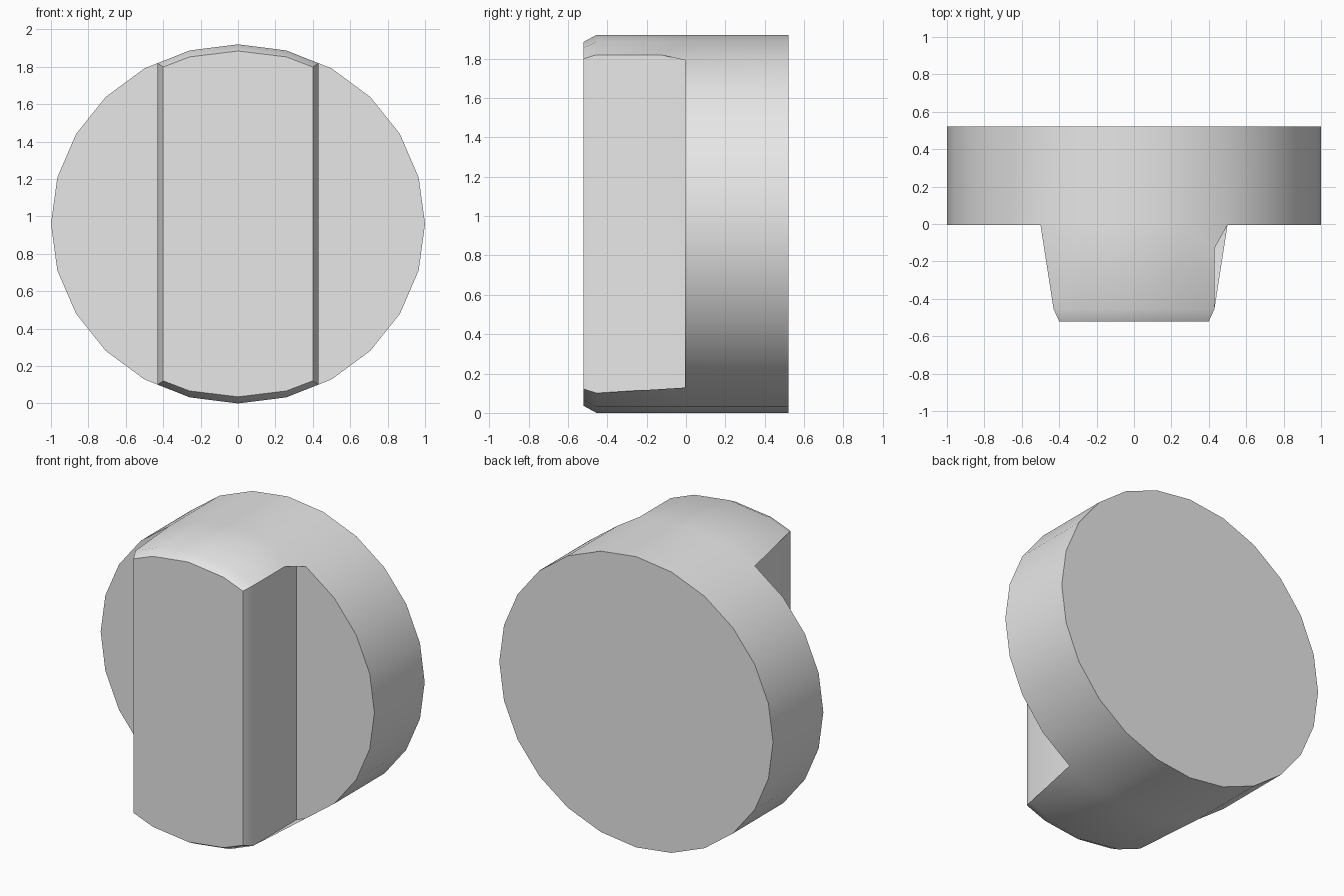
import bpy, bmesh, math

cube = bpy.data.objects.get("Cube")
if cube:
    bpy.data.objects.remove(cube, do_unlink=True)

SIDES, HEIGHT = 24, 0.96           # rim sides, half height
Y_FRONT, Y_BEVEL, Y_STEP, Y_BACK = -0.52, -0.455, -0.005, 0.52
GRIP, GRIP_FRONT = 0.43, 0.4       # grip half widths


def rim_point(k, scale=1.0):
    a = 2 * math.pi * k / SIDES
    return math.sin(a), HEIGHT * math.cos(a) * scale


def rim_height(x, scale=1.0):
    """Height of the faceted rim on its second facet."""
    (xa, za), (xb, zb) = rim_point(1, scale), rim_point(2, scale)
    return za + (zb - za) * (abs(x) - xa) / (xb - xa)


bm = bmesh.new()


def vert(x, y, z):
    return bm.verts.new((x, y, z + HEIGHT))


def grip_section(y, width, scale):
    """Top arc left to right, then bottom arc right to left."""
    arc = [(-width, rim_height(width, scale))]
    arc += [rim_point(k, scale) for k in (-1, 0, 1)]
    arc += [(width, rim_height(width, scale))]
    return ([vert(x, y, z) for x, z in arc]
            + [vert(x, y, -z) for x, z in reversed(arc)])


# Round base: rim and back
step = [vert(x, Y_STEP, z) for x, z in map(rim_point, range(SIDES))]
back = [vert(x, Y_BACK, z) for x, z in map(rim_point, range(SIDES))]
for k in range(SIDES):
    n = (k + 1) % SIDES
    bm.faces.new((step[k], step[n], back[n], back[k]))
bm.faces.new(back)

# Grip front and its bevel
front = grip_section(Y_FRONT, GRIP_FRONT, 0.963)
middle = grip_section(Y_BEVEL, GRIP, 1.0)
bm.faces.new(front)
for k in range(10):
    n = (k + 1) % 10
    bm.faces.new((front[k], front[n], middle[n], middle[k]))

# Grip top and bottom, flaring out to the rim; one corner is notched
notch = vert(GRIP, -0.13, rim_height(GRIP))
for first, centre in ((0, 0), (5, SIDES // 2)):
    for i in range(4):
        a, b = (centre - 2 + i) % SIDES, (centre - 1 + i) % SIDES
        face = [middle[first + i], middle[first + i + 1], step[b], step[a]]
        if first == 0 and i == 3:
            face.insert(2, notch)
        bm.faces.new(face)

# Grip sides and the exposed front of the base
for sign, top, bottom, start in ((1, 4, 5, 2), (-1, 0, 9, 14)):
    z = rim_height(GRIP)
    high, low = vert(sign * GRIP, Y_STEP, z), vert(sign * GRIP, Y_STEP, -z)
    bm.faces.new((middle[top], middle[bottom], low, high))
    ends = [low, high] if sign > 0 else [high, low]
    bm.faces.new(step[start:start + 9] + ends)

bmesh.ops.recalc_face_normals(bm, faces=bm.faces)
mesh = bpy.data.meshes.new("control_knob")
bm.to_mesh(mesh)
bm.free()

knob = bpy.data.objects.new("control_knob", mesh)
bpy.context.collection.objects.link(knob)

# Plain grey
grey = bpy.data.materials.new("light_grey")
grey.use_nodes = True
grey.diffuse_color = (0.8, 0.8, 0.8, 1)
grey.node_tree.nodes["Principled BSDF"].inputs["Base Color"].default_value = (0.8, 0.8, 0.8, 1)
mesh.materials.append(grey)

bpy.context.view_layer.objects.active = knob
knob.select_set(True)
bpy.ops.object.shade_smooth_by_angle(angle=math.radians(30))
